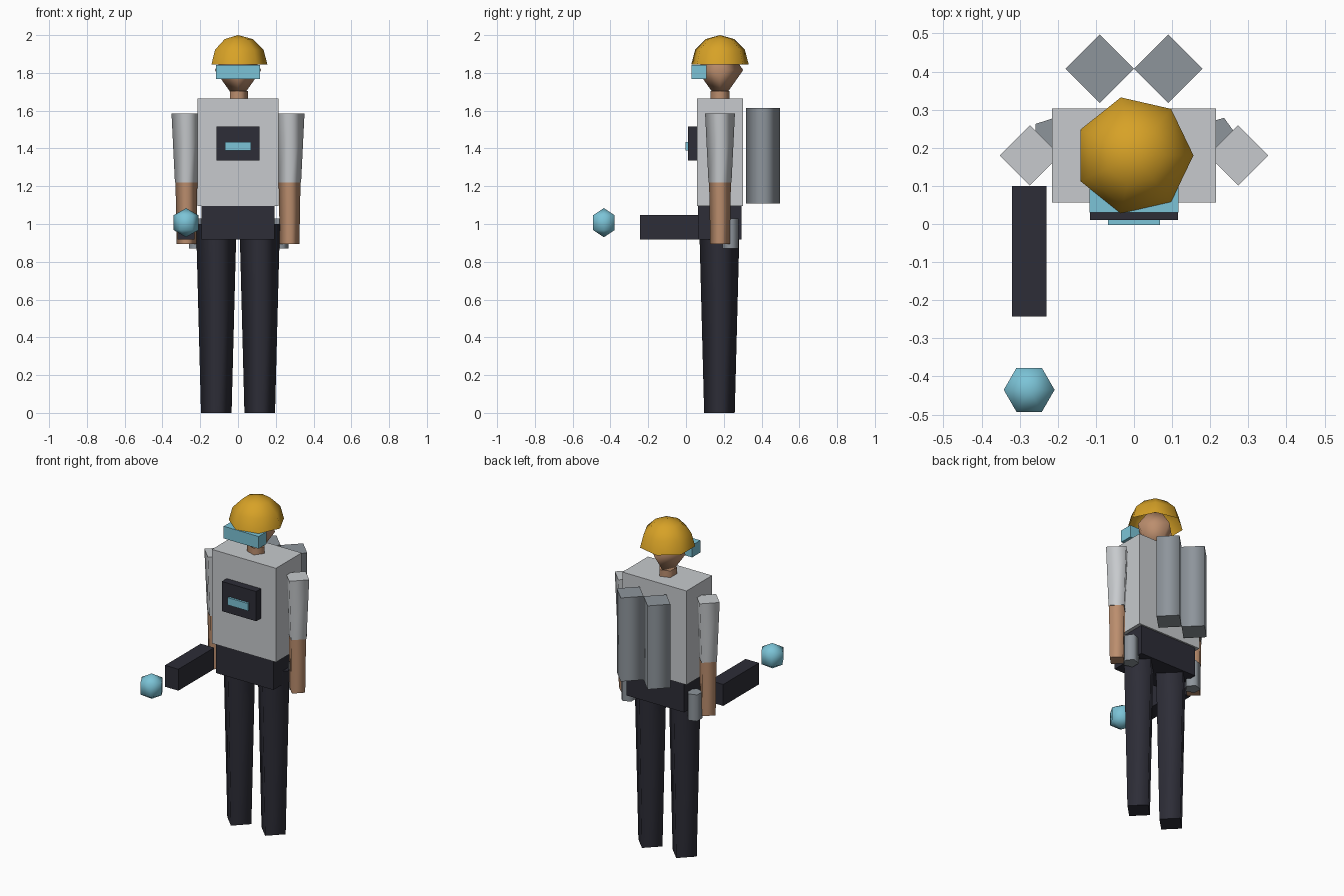
import bpy, bmesh
from math import pi, sin, cos
from mathutils import Vector

old = bpy.data.objects.get("Cube")
if old:
    bpy.data.objects.remove(old, do_unlink=True)


def material(name, rgb):
    m = bpy.data.materials.new(name)
    m.use_nodes = True
    colour = (*rgb, 1)
    m.diffuse_color = colour
    m.node_tree.nodes["Principled BSDF"].inputs["Base Color"].default_value = colour
    return m


light_grey = material("light grey cloth", (0.57, 0.59, 0.61))
steel = material("steel grey", (0.27, 0.30, 0.33))
dark = material("dark navy", (0.026, 0.026, 0.038))
skin = material("skin", (0.50, 0.27, 0.155))
yellow = material("helmet yellow", (0.68, 0.36, 0.02))
cyan = material("pale cyan", (0.20, 0.55, 0.68))


def finish(name, bm, mat):
    bmesh.ops.recalc_face_normals(bm, faces=bm.faces)
    mesh = bpy.data.meshes.new(name)
    bm.to_mesh(mesh)
    bm.free()
    mesh.materials.append(mat)
    ob = bpy.data.objects.new(name, mesh)
    bpy.context.collection.objects.link(ob)
    return ob


def box(name, low, high, mat):
    """Box between two opposite corners."""
    low, high = Vector(low), Vector(high)
    bm = bmesh.new()
    bmesh.ops.create_cube(bm, size=1)
    bmesh.ops.scale(bm, vec=high - low, verts=bm.verts)
    bmesh.ops.translate(bm, vec=(low + high) / 2, verts=bm.verts)
    return finish(name, bm, mat)


def lathe(name, x, y, profile, sides, mat, caps=False):
    """Turn (radius, z) points about a vertical axis, smooth with crisp caps."""
    bm = bmesh.new()
    rings = []
    for r, z in profile:
        if r == 0:
            rings.append([bm.verts.new((x, y, z))] * sides)
        else:
            turn = [2 * pi * i / sides for i in range(sides)]
            rings.append([bm.verts.new((x + r * cos(a), y + r * sin(a), z)) for a in turn])
    for a, b in zip(rings, rings[1:]):
        for i in range(sides):
            j = (i + 1) % sides
            corners = list(dict.fromkeys((a[i], a[j], b[j], b[i])))
            bm.faces.new(corners).smooth = True
    if caps:
        for ring in (rings[0], rings[-1]):
            for edge in bm.faces.new(ring).edges:
                edge.smooth = False
    return finish(name, bm, mat)


def ball_profile(r, z, start, end, steps):
    angles = [start + (end - start) * i / steps for i in range(steps + 1)]
    return [(0 if abs(cos(a)) < 1e-4 else r * cos(a), z + r * sin(a)) for a in angles]


body_y = 0.18

# Torso and hips
box("torso", (-0.215, 0.057, 1.095), (0.215, 0.303, 1.665), light_grey)
box("hips", (-0.193, 0.064, 0.918), (0.193, 0.293, 1.097), dark)
box("chest_panel", (-0.115, 0.01, 1.335), (0.115, 0.06, 1.515), dark)
box("chest_display", (-0.068, -0.003, 1.39), (0.068, 0.012, 1.435), cyan)

# Head, neck, goggles and open helmet shell
lathe("neck", 0, body_y, [(0.053, 1.62), (0.053, 1.705)], 5, skin, caps=True)
lathe("head", 0, body_y, [(0, 1.641), (0.123, 1.815), (0, 1.985)], 4, skin)
box("goggles", (-0.117, 0.03, 1.768), (0.117, 0.108, 1.842), cyan)
lathe("helmet", 0, body_y, ball_profile(0.156, 1.844, 0, pi / 2, 3), 7, yellow)

# Paired limbs and gear
for side, s in (("left", 1), ("right", -1)):
    lathe(side + "_leg", s * 0.115, 0.177, [(0.081, 0), (0.107, 1.0)], 4, dark, True)
    lathe(side + "_sleeve", s * 0.273, body_y, [(0.061, 1.22), (0.079, 1.585)], 4, light_grey, True)
    lathe(side + "_forearm", s * 0.273, body_y, [(0.052, 0.893), (0.058, 1.23)], 4, skin, True)
    lathe(side + "_back_tank", s * 0.09, 0.407, [(0.09, 1.108), (0.09, 1.615)], 4, steel, True)
    lathe(side + "_hip_canister", s * 0.222, 0.236, [(0.045, 0.87), (0.045, 1.03)], 5, steel, True)

# Hand-held device and floating orb
box("hand_device", (-0.32, -0.243, 0.918), (-0.23, 0.1, 1.048), dark)
lathe("orb", -0.275, -0.435, ball_profile(0.077, 1.007, -pi / 2, pi / 2, 3), 6, cyan)
